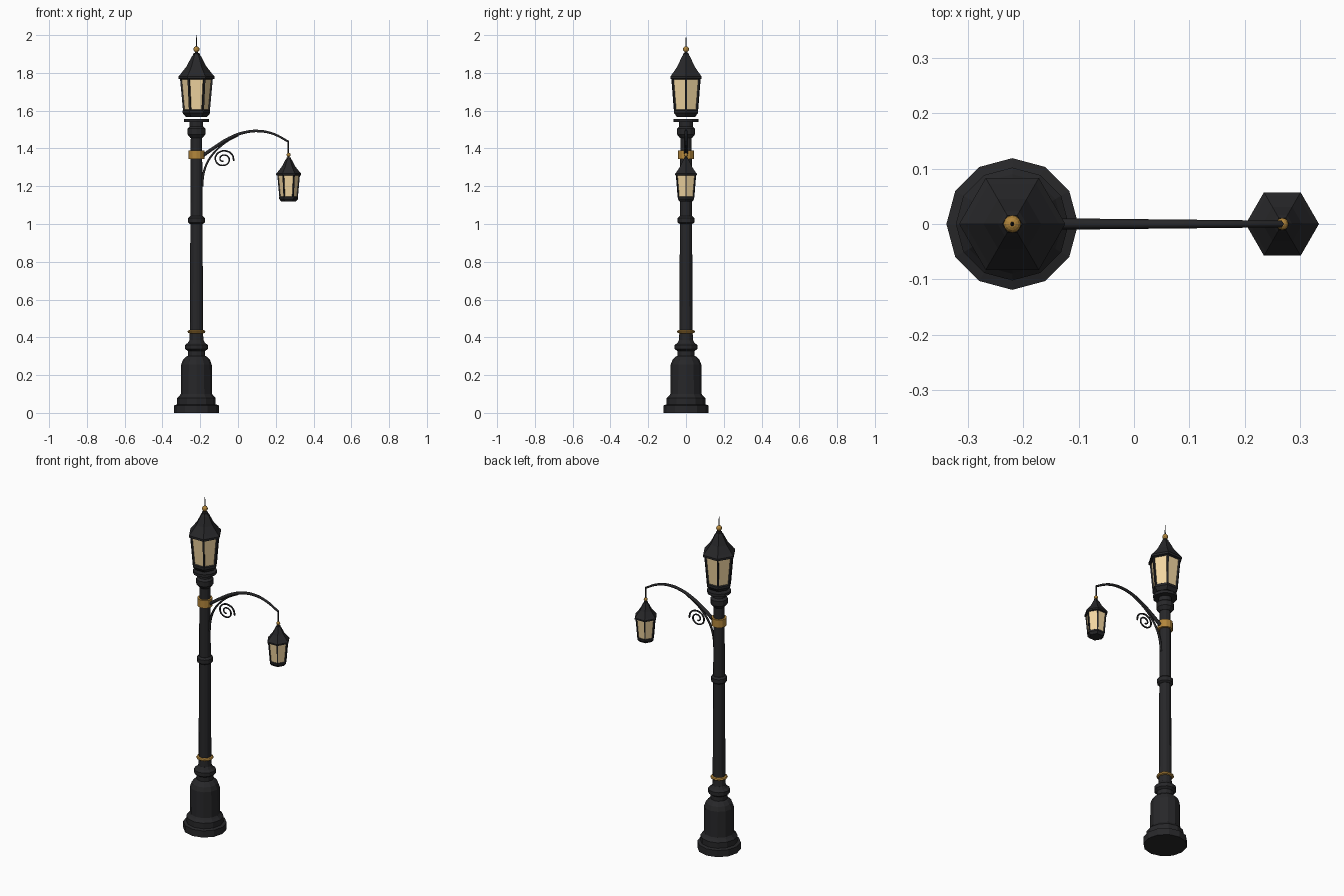
import bpy, bmesh, math
from mathutils import Vector

if "Cube" in bpy.data.objects:
    bpy.data.objects.remove(bpy.data.objects["Cube"])

POLE_X, ARM_X = -0.22, 0.27


def material(name, rgb):
    m = bpy.data.materials.new(name)
    m.diffuse_color = (*rgb, 1)
    m.use_nodes = True
    m.node_tree.nodes["Principled BSDF"].inputs["Base Color"].default_value = m.diffuse_color
    return m


IRON = material("dark_iron", (0.02, 0.02, 0.022))
BRASS = material("brass", (0.45, 0.24, 0.045))
GLASS = material("warm_glass", (0.9, 0.68, 0.36))


def finish(bm, name, mat):
    bmesh.ops.recalc_face_normals(bm, faces=bm.faces)
    me = bpy.data.meshes.new(name)
    bm.to_mesh(me)
    bm.free()
    ob = bpy.data.objects.new(name, me)
    me.materials.append(mat)
    bpy.context.collection.objects.link(ob)
    return ob


def lathe(name, x, profile, sides, mat):
    """Closed turned shape from (radius, z) pairs, first vertex on +x."""
    bm = bmesh.new()
    rings = []
    for r, z in profile:
        rings.append([bm.verts.new((x + r * math.cos(math.tau * i / sides),
                                    r * math.sin(math.tau * i / sides), z))
                      for i in range(sides)])
    for a, b in zip(rings, rings[1:]):
        for i in range(sides):
            j = (i + 1) % sides
            bm.faces.new((a[i], a[j], b[j], b[i]))
    bm.faces.new(rings[0])
    bm.faces.new(rings[-1])
    return finish(bm, name, mat)


def ball(name, x, z, r):
    bm = bmesh.new()
    bmesh.ops.create_uvsphere(bm, u_segments=12, v_segments=8, radius=r)
    bmesh.ops.translate(bm, vec=(x, 0, z), verts=bm.verts)
    return finish(bm, name, BRASS)


def tube(name, pts, r0, r1, mat=IRON):
    """Tapered wrought bar through (x, z) points."""
    cu = bpy.data.curves.new(name, 'CURVE')
    cu.dimensions = '3D'
    cu.bevel_depth, cu.bevel_resolution = 1.0, 1
    cu.resolution_u, cu.use_fill_caps = 4, True
    sp = cu.splines.new('BEZIER')
    sp.bezier_points.add(len(pts) - 1)
    for i, (p, (x, z)) in enumerate(zip(sp.bezier_points, pts)):
        p.co = (x, 0, z)
        p.handle_left_type = p.handle_right_type = 'AUTO'
        p.radius = r0 + (r1 - r0) * i / (len(pts) - 1)
    cu.materials.append(mat)
    ob = bpy.data.objects.new(name, cu)
    bpy.context.collection.objects.link(ob)
    bpy.ops.object.select_all(action='DESELECT')
    ob.select_set(True)
    bpy.context.view_layer.objects.active = ob
    bpy.ops.object.convert(target='MESH')
    return ob


def lantern(name, x, z, s):
    """Six-sided lantern, bottom at z, scaled by s."""
    def at(profile):
        return [(r * s, z + h * s) for r, h in profile]
    lathe(name + "_tray", x, at([(0.056, 0), (0.073, 0.02), (0.073, 0.034), (0.066, 0.038)]), 6, IRON)
    lathe(name + "_glass", x, at([(0.065, 0.034), (0.081, 0.205)]), 6, GLASS)
    lathe(name + "_roof", x, at([(0.08, 0.198), (0.096, 0.202), (0.096, 0.214), (0.085, 0.226),
                                 (0.052, 0.268), (0.026, 0.318), (0.018, 0.328), (0.018, 0.336),
                                 (0.008, 0.338), (0.008, 0.35)]), 6, IRON)
    # corner bars
    bm = bmesh.new()
    for i in range(6):
        a = math.tau * i / 6
        d = Vector((math.cos(a), math.sin(a), 0))
        t = Vector((-d.y, d.x, 0))
        w = 0.005 * s
        ends = []
        for r, h in ((0.066, 0.03), (0.082, 0.205)):
            c = Vector((x, 0, z + h * s)) + d * r * s
            ends.append([bm.verts.new(c + d * w * u + t * w * v)
                         for u, v in ((1, 1), (1, -1), (-1, -1), (-1, 1))])
        p, q = ends
        for k in range(4):
            m = (k + 1) % 4
            bm.faces.new((p[k], p[m], q[m], q[k]))
        bm.faces.new(p)
        bm.faces.new(q)
    finish(bm, name + "_bars", IRON)
    ball(name + "_finial", x, z + 0.358 * s, 0.016 * s)


# stepped base, shaft and top plate
lathe("base", POLE_X, [(0.119, 0), (0.119, 0.04), (0.102, 0.045), (0.102, 0.078), (0.09, 0.09),
                       (0.083, 0.1), (0.081, 0.255), (0.072, 0.28), (0.055, 0.297),
                       (0.046, 0.302), (0.046, 0.332)], 12, IRON)
lathe("base_ring", POLE_X, [(0.046, 0.328), (0.06, 0.338), (0.06, 0.36), (0.046, 0.37), (0.037, 0.385)], 12, IRON)
lathe("shaft", POLE_X, [(0.037, 0.37), (0.035, 0.44), (0.03, 1.48)], 12, IRON)
lathe("middle_ring", POLE_X, [(0.034, 1.0), (0.044, 1.008), (0.044, 1.032), (0.034, 1.042)], 12, IRON)
lathe("top_ring", POLE_X, [(0.032, 1.455), (0.048, 1.475), (0.048, 1.505), (0.036, 1.515), (0.036, 1.545)], 12, IRON)
lathe("top_plate", POLE_X, [(0.066, 1.54), (0.066, 1.556)], 12, IRON)

# brass bands
lathe("lower_band", POLE_X, [(0.036, 0.421), (0.044, 0.424), (0.048, 0.43), (0.044, 0.436), (0.036, 0.439)], 12, BRASS)
lathe("arm_collar", POLE_X, [(0.042, 1.343), (0.042, 1.39)], 12, BRASS)

# lanterns
lantern("main_lantern", POLE_X, 1.567, 1.0)
lathe("spike", POLE_X, [(0.004, 1.935), (0.001, 2.0)], 6, IRON)
lantern("hanging_lantern", ARM_X - 0.002, 1.119, 0.69)

# bracket arm, brace, scroll and hanger
tube("arm", [(-0.2, 1.352), (-0.125, 1.405), (-0.045, 1.455), (0.035, 1.485), (0.115, 1.492),
             (0.19, 1.476), (0.267, 1.436)], 0.011, 0.006)
tube("hanger", [(0.267, 1.44), (0.267, 1.36)], 0.004, 0.004)
tube("brace", [(-0.19, 1.2), (-0.183, 1.265), (-0.16, 1.33), (-0.12, 1.385), (-0.06, 1.436), (0.0, 1.468)], 0.007, 0.005)
spiral = []
for i in range(17):
    a = math.radians(-10 + i * 40)
    r = 0.056 - 0.044 * i / 16
    spiral.append((-0.077 + r * math.cos(a), 1.343 + r * math.sin(a) * 0.9))
tube("scroll", spiral, 0.005, 0.004)
